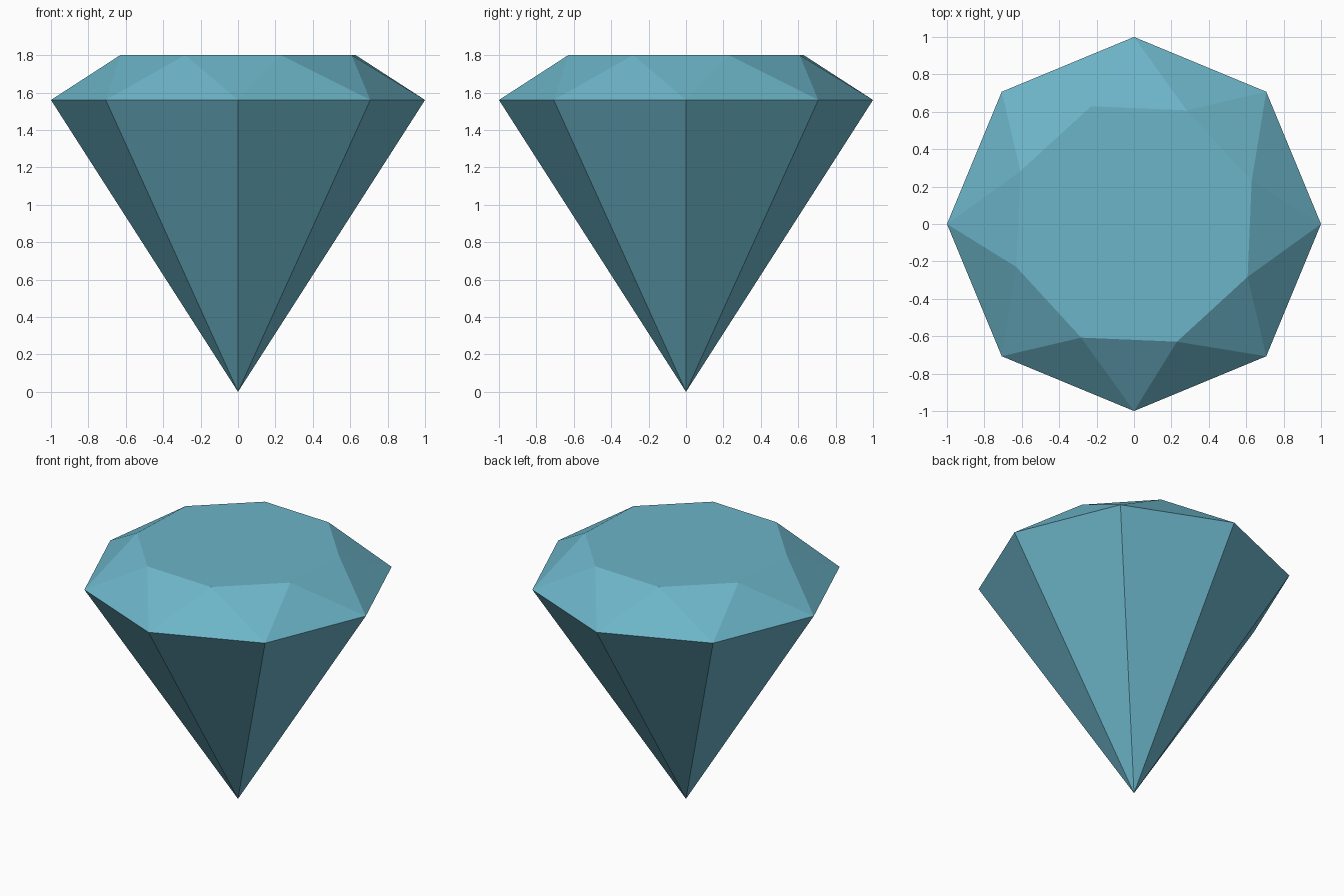
import bpy, bmesh, math

if "Cube" in bpy.data.objects:
    bpy.data.objects.remove(bpy.data.objects["Cube"])

N = 8                                   # sides of the gem
GIRDLE_R, GIRDLE_Z = 1.0, 1.56
TABLE_R, TABLE_Z, TABLE_TURN = 0.67, 1.80, 0.35

mat = bpy.data.materials.new("aqua blue")
mat.diffuse_color = (0.15, 0.46, 0.58, 1)
mat.use_nodes = True
mat.node_tree.nodes["Principled BSDF"].inputs["Base Color"].default_value = mat.diffuse_color

bm = bmesh.new()


def ring(radius, z, turn=0.0):
    step = 2 * math.pi / N
    return [bm.verts.new((radius * math.cos(i * step + turn),
                          radius * math.sin(i * step + turn), z))
            for i in range(N)]


culet = bm.verts.new((0, 0, 0))
girdle = ring(GIRDLE_R, GIRDLE_Z)
table = ring(TABLE_R, TABLE_Z, TABLE_TURN)

bm.faces.new(table)                     # flat top
for i in range(N):
    j = (i + 1) % N
    bm.faces.new((culet, girdle[j], girdle[i]))       # pavilion facet
    bm.faces.new((girdle[i], girdle[j], table[i]))    # crown facet, point up
    bm.faces.new((girdle[j], table[j], table[i]))     # crown facet, point down

bmesh.ops.recalc_face_normals(bm, faces=bm.faces)
mesh = bpy.data.meshes.new("gemstone")
bm.to_mesh(mesh)
bm.free()
mesh.materials.append(mat)
gem = bpy.data.objects.new("gemstone", mesh)
bpy.context.collection.objects.link(gem)
